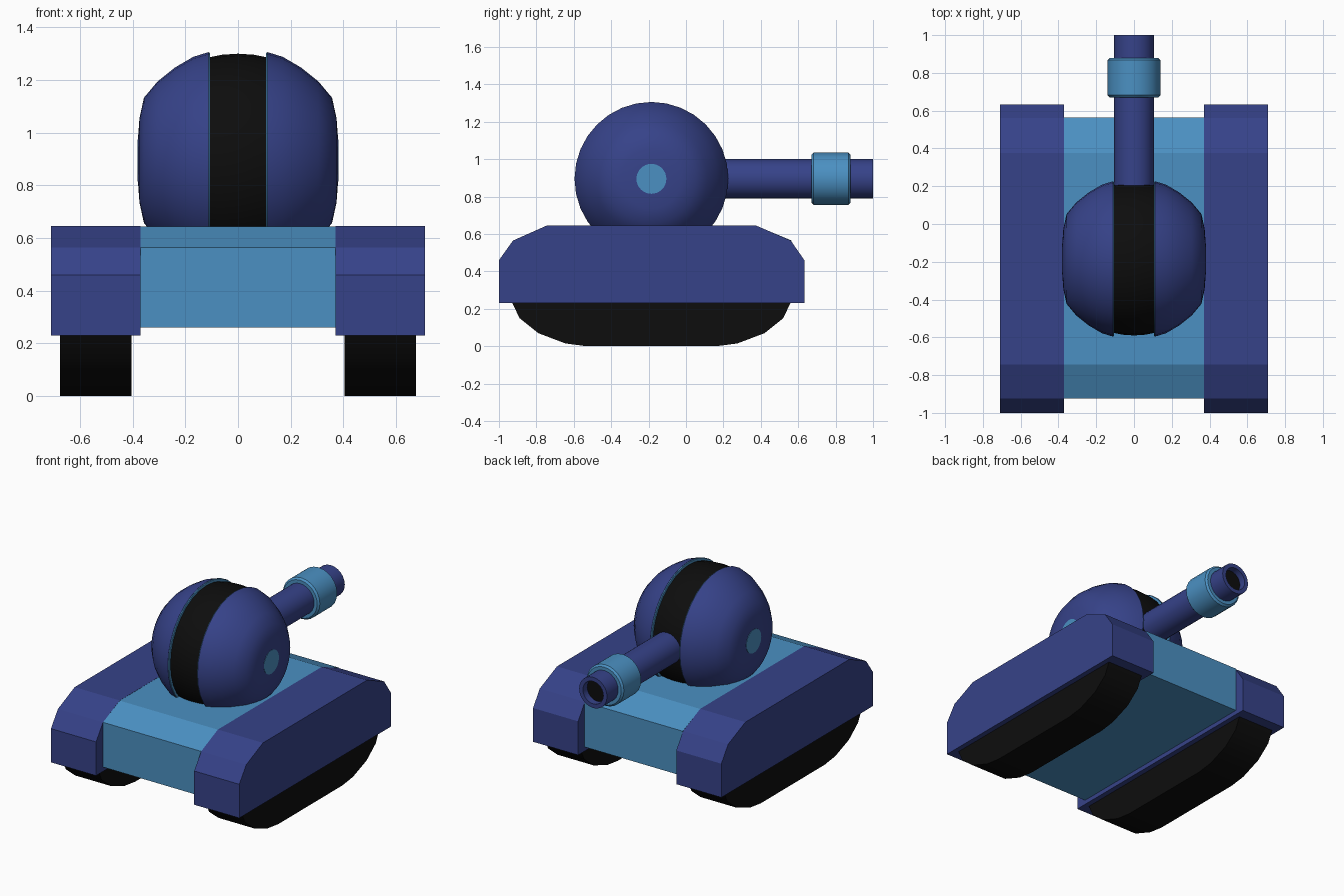
import bpy, bmesh, math

if "Cube" in bpy.data.objects:
    bpy.data.objects.remove(bpy.data.objects["Cube"])


def material(name, rgb):
    m = bpy.data.materials.new(name)
    m.diffuse_color = (*rgb, 1)
    m.use_nodes = True
    m.node_tree.nodes["Principled BSDF"].inputs["Base Color"].default_value = m.diffuse_color
    return m


NAVY = material("navy", (0.037, 0.055, 0.25))
SKY = material("light_blue", (0.07, 0.28, 0.54))
BLACK = material("black", (0.004, 0.004, 0.004))


def finish(name, bm, mat, smooth=None):
    bmesh.ops.recalc_face_normals(bm, faces=bm.faces)
    me = bpy.data.meshes.new(name)
    bm.to_mesh(me)
    bm.free()
    me.materials.append(mat)
    ob = bpy.data.objects.new(name, me)
    bpy.context.collection.objects.link(ob)
    if smooth:
        bpy.ops.object.select_all(action='DESELECT')
        ob.select_set(True)
        bpy.context.view_layer.objects.active = ob
        bpy.ops.object.shade_smooth_by_angle(angle=math.radians(smooth))
    return ob


def extrude_x(name, profile, x0, x1, mat, smooth=None):
    """Side profile of (y, z) points swept from x0 to x1."""
    bm = bmesh.new()
    face = bm.faces.new([bm.verts.new((x0, y, z)) for y, z in profile])
    r = bmesh.ops.extrude_face_region(bm, geom=[face])
    verts = [v for v in r["geom"] if isinstance(v, bmesh.types.BMVert)]
    bmesh.ops.translate(bm, verts=verts, vec=(x1 - x0, 0, 0))
    return finish(name, bm, mat, smooth)


def lathe(name, profile, axis, mat, segs=32, smooth=35):
    """Revolve (distance along axis, radius) points, with both ends capped."""
    bm = bmesh.new()
    rings = []
    for d, r in profile:
        ring = []
        for i in range(segs):
            a = 2 * math.pi * i / segs
            c, s = r * math.cos(a), r * math.sin(a)
            co = (d, CY + c, CZ + s) if axis == 'X' else (c, d, CZ + s)
            ring.append(bm.verts.new(co))
        rings.append(ring)
    for a, b in zip(rings, rings[1:]):
        for i in range(segs):
            j = (i + 1) % segs
            bm.faces.new((a[i], a[j], b[j], b[i]))
    bm.faces.new(rings[0])
    bm.faces.new(rings[-1])
    return finish(name, bm, mat, smooth)


CY, CZ = -0.185, 0.895   # turret centre

# Hull between the fenders
extrude_x("hull", [(-0.925, 0.26), (-0.925, 0.565), (-0.745, 0.644), (0.375, 0.644),
                   (0.565, 0.565), (0.565, 0.26)], -0.371, 0.371, SKY)

fender = [(-1, 0.23), (-1, 0.46), (-0.925, 0.565), (-0.745, 0.645),
          (0.375, 0.645), (0.56, 0.565), (0.633, 0.46), (0.633, 0.23)]
track = [(-0.93, 0.235), (-0.89, 0.15), (-0.79, 0.07), (-0.645, 0.015), (-0.53, 0),
         (0.16, 0), (0.275, 0.015), (0.42, 0.07), (0.52, 0.15), (0.56, 0.235)]
dome = [(0.112, 0.411), (0.17, 0.393), (0.24, 0.352), (0.305, 0.3),
        (0.357, 0.238), (0.374, 0.16), (0.38, 0.08)]

for s, side in ((-1, "left"), (1, "right")):
    # Fenders and tracks
    extrude_x(side + "_fender", fender, s * 0.37, s * 0.71, NAVY)
    extrude_x(side + "_track", track, s * 0.405, s * 0.675, BLACK, 30)
    # Turret half shells, inner plates and hub discs
    lathe(side + "_turret_shell", [(s * d, r) for d, r in dome], 'X', NAVY, smooth=50)
    lathe(side + "_turret_plate", [(s * 0.106, 0.408), (s * 0.1115, 0.41)], 'X', SKY)
    lathe(side + "_turret_hub", [(s * 0.37, 0.08), (s * 0.382, 0.08)], 'X', SKY)

# Slightly crowned band between the shells
lathe("turret_band", [(-0.11, 0.391), (-0.06, 0.401), (0, 0.405), (0.06, 0.401),
                      (0.11, 0.391)], 'X', BLACK)

# Gun barrel with recessed muzzle, bore and collar
lathe("barrel", [(0.1, 0.105), (1, 0.105), (1, 0.077), (0.95, 0.077)], 'Y', NAVY, 24)
lathe("bore", [(0.94, 0.076), (0.955, 0.076)], 'Y', BLACK, 24)
lathe("barrel_collar", [(0.67, 0.128), (0.682, 0.14), (0.868, 0.14), (0.88, 0.128)],
      'Y', SKY, 24)
